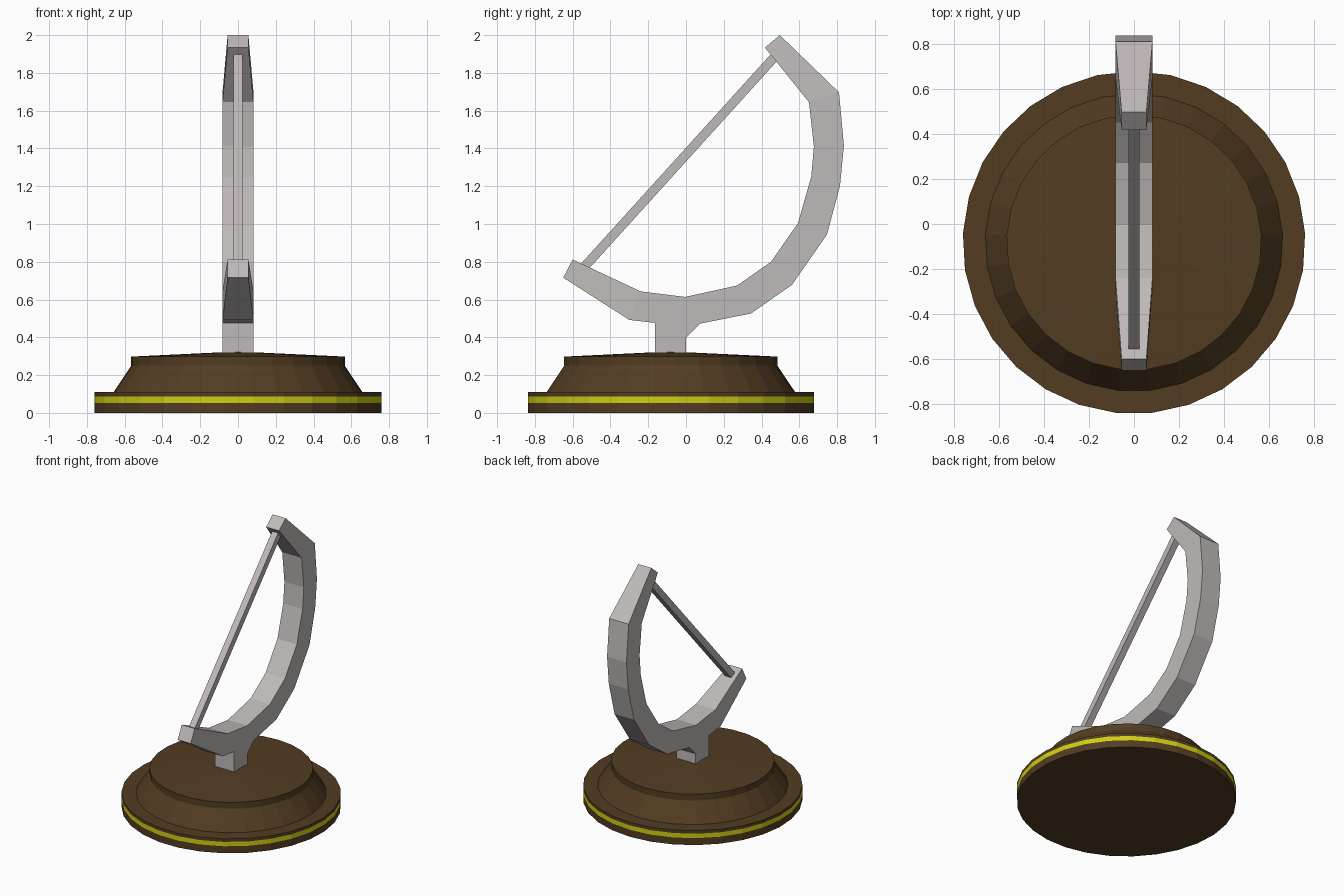
import bpy, math
from mathutils import Vector

if "Cube" in bpy.data.objects:
    bpy.data.objects.remove(bpy.data.objects["Cube"])


def material(name, rgb):
    m = bpy.data.materials.new(name)
    m.diffuse_color = (*rgb, 1)
    m.use_nodes = True
    m.node_tree.nodes["Principled BSDF"].inputs["Base Color"].default_value = m.diffuse_color
    return m


BROWN = material("dark_wood_brown", (0.085, 0.046, 0.016))
YELLOW = material("yellow", (0.62, 0.62, 0.006))
GREY = material("warm_grey", (0.52, 0.49, 0.48))


def make(name, verts, faces, mats, ids=None):
    me = bpy.data.meshes.new(name)
    me.from_pydata(verts, [], faces)
    for m in mats:
        me.materials.append(m)
    if ids:
        for p, i in zip(me.polygons, ids):
            p.material_index = i
    me.update()
    ob = bpy.data.objects.new(name, me)
    bpy.context.collection.objects.link(ob)
    return ob


def loft(name, loops, mat):
    """Skin a list of equal-sided loops and cap both ends."""
    n = len(loops[0])
    verts = [v for l in loops for v in l]
    faces = [[k * n + i, k * n + (i + 1) % n, (k + 1) * n + (i + 1) % n, (k + 1) * n + i]
             for k in range(len(loops) - 1) for i in range(n)]
    faces += [list(range(n))[::-1], list(range(len(verts) - n, len(verts)))]
    return make(name, verts, faces, [mat])


# Round plinth: 29-sided turned profile (radius, z) with a yellow band
N, CY = 29, -0.082
profile = [(0.76, 0), (0.76, 0.053), (0.76, 0.087), (0.76, 0.11),
           (0.66, 0.11), (0.566, 0.25), (0.566, 0.298)]
verts = []
for r, z in profile:
    for i in range(N):
        a = math.pi / 2 + 2 * math.pi * i / N
        verts.append((r * math.cos(a), CY + r * math.sin(a), z))
faces, ids = [list(range(N))[::-1]], [0]
for k in range(len(profile) - 1):
    for i in range(N):
        j = (i + 1) % N
        faces.append([k * N + i, k * N + j, (k + 1) * N + j, (k + 1) * N + i])
        ids.append(1 if k == 1 else 0)
top = (len(profile) - 1) * N
verts.append((0, CY, 0.325))
for i in range(N):
    faces.append([top + i, top + (i + 1) % N, len(verts) - 1])
    ids.append(0)
make("plinth", verts, faces, [BROWN, YELLOW], ids)

# Curved arm: sections as outer (y, z), inner (y, z), half width
sections = [
    (-0.65, 0.716, -0.60, 0.812, 0.055),
    (-0.30, 0.492, -0.24, 0.643, 0.082),
    (0.00, 0.458, -0.005, 0.614, 0.082),
    (0.344, 0.526, 0.27, 0.674, 0.082),
    (0.561, 0.678, 0.45, 0.80, 0.082),
    (0.746, 0.943, 0.593, 1.005, 0.082),
    (0.815, 1.20, 0.663, 1.25, 0.082),
    (0.836, 1.415, 0.677, 1.41, 0.082),
    (0.81, 1.697, 0.651, 1.645, 0.082),
    (0.497, 2.0, 0.418, 1.934, 0.055),
]
loft("curved_arm", [[(-w, oy, oz), (w, oy, oz), (w, iy, iz), (-w, iy, iz)]
                    for oy, oz, iy, iz, w in sections], GREY)

# Straight bar joining the two arm tips
a, b = Vector((0, -0.529, 0.783)), Vector((0, 0.463, 1.878))
d = (b - a).normalized()
side = Vector((0.025, 0, 0))
up = Vector((0, -d.z, d.y)) * 0.0245
loft("straight_bar", [[p - side - up, p + side - up, p + side + up, p - side + up]
                      for p in (a - d * 0.02, b + d * 0.02)], GREY)

# Stem with a small gusset under the arm
stem = [(-0.163, 0.30), (0.0, 0.30), (0.0, 0.397), (0.074, 0.472),
        (0.05, 0.53), (-0.163, 0.53)]
loft("stem", [[(x, y, z) for y, z in stem] for x in (-0.081, 0.081)], GREY)
